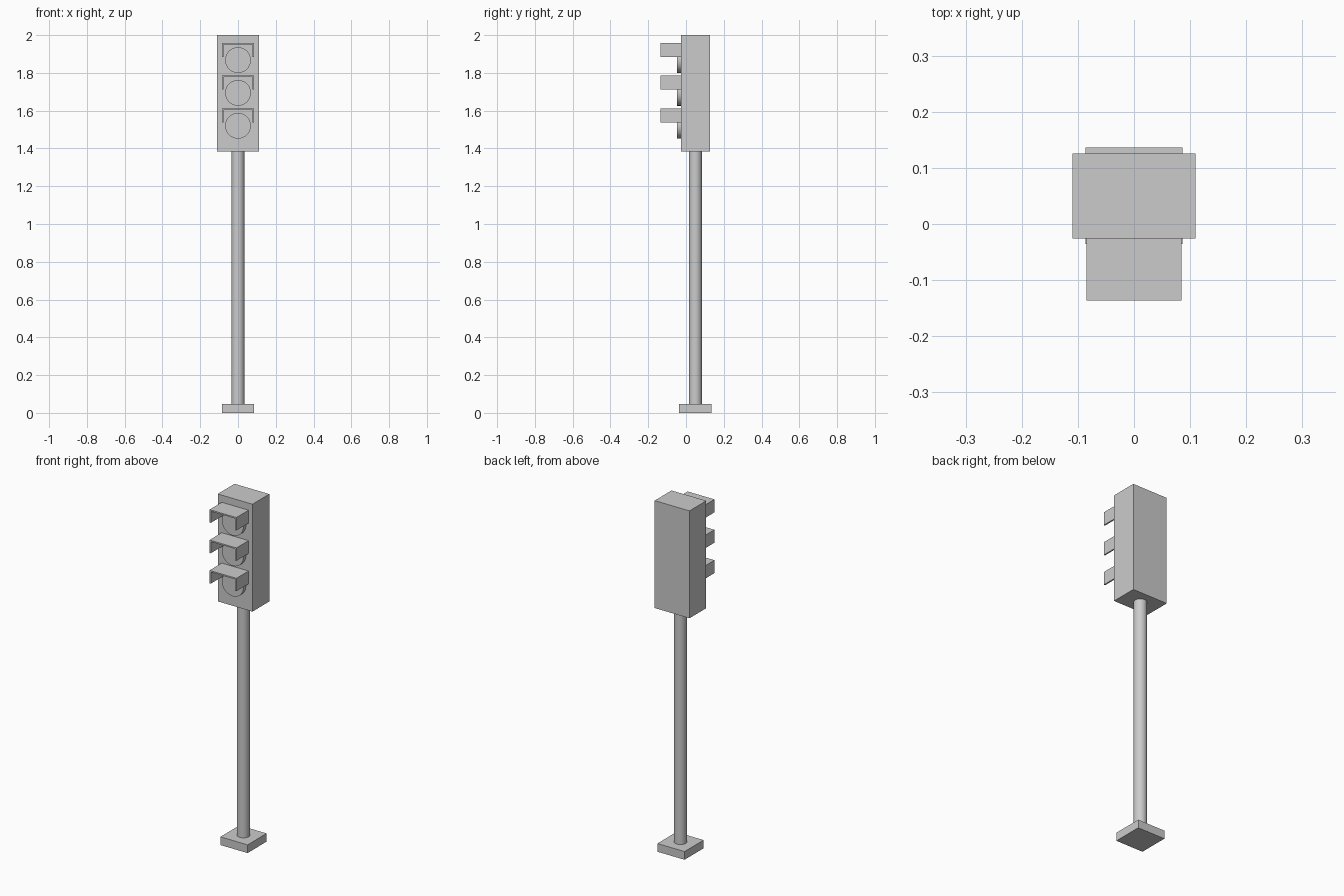
import bpy, math

if "Cube" in bpy.data.objects:
    bpy.data.objects.remove(bpy.data.objects["Cube"])

grey = bpy.data.materials.new("light grey")
grey.diffuse_color = (0.6, 0.6, 0.6, 1)
grey.use_nodes = True
grey.node_tree.nodes["Principled BSDF"].inputs["Base Color"].default_value = grey.diffuse_color
AXIS_Y = 0.05      # depth of the pole axis
FRONT = -0.026     # front face of the housing


def box(name, x, y, z):
    """Box from (min, max) pairs."""
    lo, hi = zip(x, y, z)
    bpy.ops.mesh.primitive_cube_add(size=1, location=[(a + b) / 2 for a, b in zip(lo, hi)])
    ob = bpy.context.object
    ob.name = name
    ob.scale = [b - a for a, b in zip(lo, hi)]
    bpy.ops.object.transform_apply(location=False, rotation=False, scale=True)
    ob.data.materials.append(grey)
    return ob


def cylinder(name, radius, depth, location, rotation=(0, 0, 0)):
    bpy.ops.mesh.primitive_cylinder_add(vertices=48, radius=radius, depth=depth,
                                        location=location, rotation=rotation)
    ob = bpy.context.object
    ob.name = name
    ob.data.materials.append(grey)
    bpy.ops.object.shade_smooth_by_angle(angle=math.radians(30))
    return ob


def visor(name, top):
    """Hood with a flat top and two side flaps, extruded from a U profile."""
    w, h, t = 0.085, 0.074, 0.008
    profile = [(-w, top - h), (-w, top), (w, top), (w, top - h),
               (w - t, top - h), (w - t, top - t), (-w + t, top - t), (-w + t, top - h)]
    n = len(profile)
    verts = [(x, y, z) for y in (-0.136, FRONT) for x, z in profile]
    faces = [(i, i + n, (i + 1) % n + n, (i + 1) % n) for i in range(n)]
    # end caps: left flap, top, right flap
    for o, s in ((0, 1), (n, -1)):
        for quad in ((0, 1, 6, 7), (1, 2, 5, 6), (2, 3, 4, 5)):
            faces.append(tuple(o + i for i in quad)[::s])
    mesh = bpy.data.meshes.new(name)
    mesh.from_pydata(verts, [], faces)
    mesh.materials.append(grey)
    ob = bpy.data.objects.new(name, mesh)
    bpy.context.collection.objects.link(ob)
    # consistent outward normals
    bpy.ops.object.select_all(action='DESELECT')
    ob.select_set(True)
    bpy.context.view_layer.objects.active = ob
    bpy.ops.object.mode_set(mode='EDIT')
    bpy.ops.mesh.select_all(action='SELECT')
    bpy.ops.mesh.normals_make_consistent(inside=False)
    bpy.ops.object.mode_set(mode='OBJECT')


# Base, pole and signal housing
box("base_plate", (-0.086, 0.086), (AXIS_Y - 0.086, AXIS_Y + 0.086), (0, 0.047))
cylinder("pole", 0.034, 1.36, (0, AXIS_Y, 0.715))
box("signal_housing", (-0.11, 0.11), (FRONT, 0.126), (1.385, 2.0))

# Three lamps, each under a hood
for label, z in (("top", 1.868), ("middle", 1.694), ("bottom", 1.52)):
    cylinder(label + "_lamp", 0.068, 0.03, (0, -0.033, z), (math.pi / 2, 0, 0))
    visor(label + "_visor", z + 0.091)
